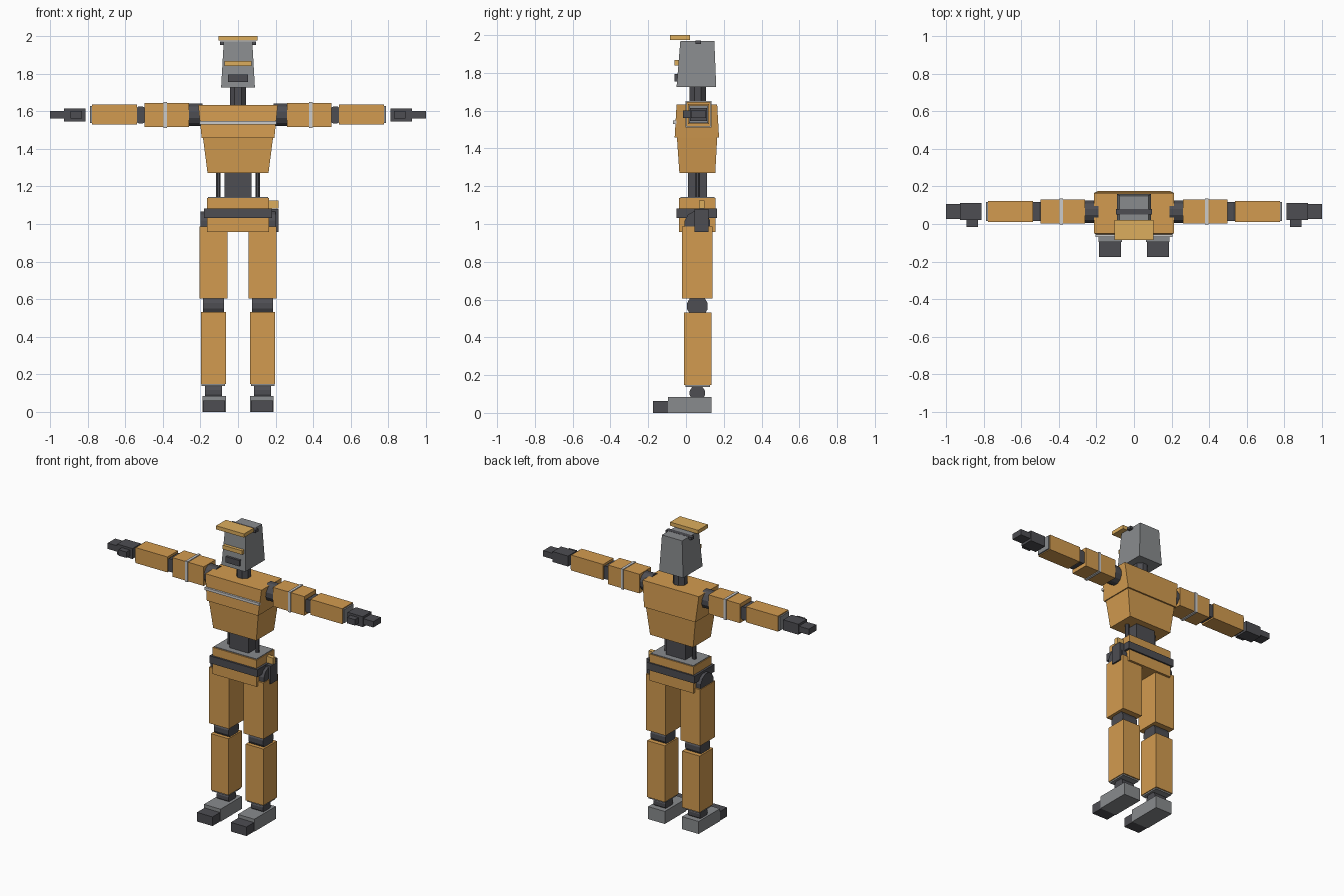
import bpy, bmesh, math
from mathutils import Matrix, Vector

if "Cube" in bpy.data.objects:
    bpy.data.objects.remove(bpy.data.objects["Cube"])


def material(name, rgb):
    m = bpy.data.materials.new(name)
    m.diffuse_color = (*rgb, 1)
    m.use_nodes = True
    m.node_tree.nodes["Principled BSDF"].inputs["Base Color"].default_value = m.diffuse_color
    return m


ORANGE = material("orange_paint", (0.65, 0.33, 0.08))
YELLOW = material("yellow_trim", (0.72, 0.42, 0.11))
DARK = material("dark_metal", (0.075, 0.075, 0.085))
GREY = material("grey_metal", (0.25, 0.26, 0.27))
SILVER = material("silver_trim", (0.55, 0.55, 0.55))


def finish(name, bm, mat):
    bmesh.ops.recalc_face_normals(bm, faces=bm.faces)
    me = bpy.data.meshes.new(name)
    bm.to_mesh(me)
    bm.free()
    me.materials.append(mat)
    ob = bpy.data.objects.new(name, me)
    bpy.context.collection.objects.link(ob)
    return ob


def block(name, bottom, top, z, mat):
    """Box or tapered box; bottom and top are (x0, x1, y0, y1)."""
    bm = bmesh.new()
    rings = []
    for (x0, x1, y0, y1), h in ((bottom, z[0]), (top, z[1])):
        rings.append([bm.verts.new((x, y, h)) for x, y in
                      ((x0, y0), (x1, y0), (x1, y1), (x0, y1))])
    lo, hi = rings
    bm.faces.new(lo[::-1])
    bm.faces.new(hi)
    for i in range(4):
        j = (i + 1) % 4
        bm.faces.new((lo[i], lo[j], hi[j], hi[i]))
    return finish(name, bm, mat)


def box(name, x, y, z, mat, side=1):
    x = sorted((x[0] * side, x[1] * side))
    r = (*x, *y)
    return block(name, r, r, z, mat)


def rod(name, centre, radius, length, axis, mat, sides=12):
    bm = bmesh.new()
    turn = {"x": Matrix.Rotation(math.pi / 2, 4, "Y"),
            "y": Matrix.Rotation(math.pi / 2, 4, "X"),
            "z": Matrix.Identity(4)}[axis]
    spin = Matrix.Rotation(math.pi / sides, 4, "Z")
    bmesh.ops.create_cone(bm, cap_ends=True, segments=sides, radius1=radius,
                          radius2=radius, depth=length,
                          matrix=Matrix.Translation(Vector(centre)) @ turn @ spin)
    return finish(name, bm, mat)


# Head and neck
block("head", (-.09, .09, -.05, .16), (-.076, .076, -.03, .15), (1.725, 1.97), GREY)
box("cap_peak", (-.105, .105), (-.085, .02), (1.975, 2.0), YELLOW)
box("eye_band", (-.073, .073), (-.06, -.03), (1.84, 1.867), YELLOW)
box("mouth_grille", (-.052, .052), (-.06, -.03), (1.755, 1.795), DARK)
box("head_bolt", (-.097, .097), (.05, .08), (1.953, 1.971), DARK)
rod("neck", (0, .062, 1.68), .047, .12, "z", DARK, 8)

# Torso
block("upper_chest", (-.193, .193, -.06, .175), (-.212, .212, -.05, .165), (1.457, 1.632), ORANGE)
block("lower_chest", (-.162, .162, -.035, .155), (-.186, .186, -.048, .165), (1.27, 1.457), ORANGE)
box("chest_stripe", (-.205, .205), (-.068, -.05), (1.53, 1.548), SILVER)
box("abdomen", (-.072, .072), (.01, .11), (1.13, 1.28), DARK)

# Pelvis and belt
box("pelvis_upper", (-.165, .165), (-.037, .155), (1.07, 1.138), ORANGE)
box("pelvis_lower", (-.165, .165), (-.037, .155), (.957, 1.04), ORANGE)
box("pelvis_plate", (-.16, .16), (-.03, .15), (1.13, 1.143), GREY)
box("belt", (-.18, .18), (-.05, .165), (1.032, 1.082), DARK)
box("holster", (.165, .215), (.045, .12), (.957, 1.08), DARK)
box("holster_grip", (.16, .215), (.07, .098), (1.082, 1.125), YELLOW)

for side, label in ((1, "left"), (-1, "right")):
    def part(name, x, y, z, mat):
        return box(f"{label}_{name}", x, y, z, mat, side)

    def joint(name, c, r, length, axis, mat=DARK, sides=12):
        return rod(f"{label}_{name}", (c[0] * side, c[1], c[2]), r, length, axis, mat, sides)

    # Waist piston
    joint("waist_rod", (.105, .06, 1.2), .014, .16, "z", DARK, 8)

    # Leg
    joint("hip_joint", (.17, .06, 1.0), .07, .06, "x")
    part("thigh", (.055, .205), (-.02, .14), (.605, .987), ORANGE)
    joint("knee_joint", (.13, .06, .565), .057, .112, "x")
    part("shin", (.065, .198), (-.01, .135), (.148, .532), ORANGE)
    part("ankle_cuff", (.07, .193), (-.003, .128), (.138, .15), GREY)
    joint("ankle_joint", (.13, .06, .105), .042, .09, "x")
    part("foot", (.065, .19), (-.095, .135), (0, .085), GREY)
    part("toe", (.069, .186), (-.175, -.095), (0, .062), DARK)

    # Arm
    joint("shoulder_joint", (.23, .065, 1.58), .062, .08, "x")
    part("upper_arm", (.26, .497), (.003, .13), (1.515, 1.645), ORANGE)
    part("arm_band", (.378, .396), (-.002, .135), (1.51, 1.65), SILVER)
    joint("elbow_joint", (.518, .066, 1.58), .046, .1, "y")
    part("forearm", (.538, .778), (.01, .123), (1.53, 1.635), ORANGE)
    part("wrist_cap", (.775, .788), (.016, .117), (1.536, 1.628), GREY)
    part("hand", (.81, .925), (.022, .112), (1.544, 1.615), DARK)
    part("fingers", (.92, 1.0), (.027, .107), (1.56, 1.6), DARK)
    part("thumb", (.83, .89), (-.015, .025), (1.56, 1.6), DARK)
